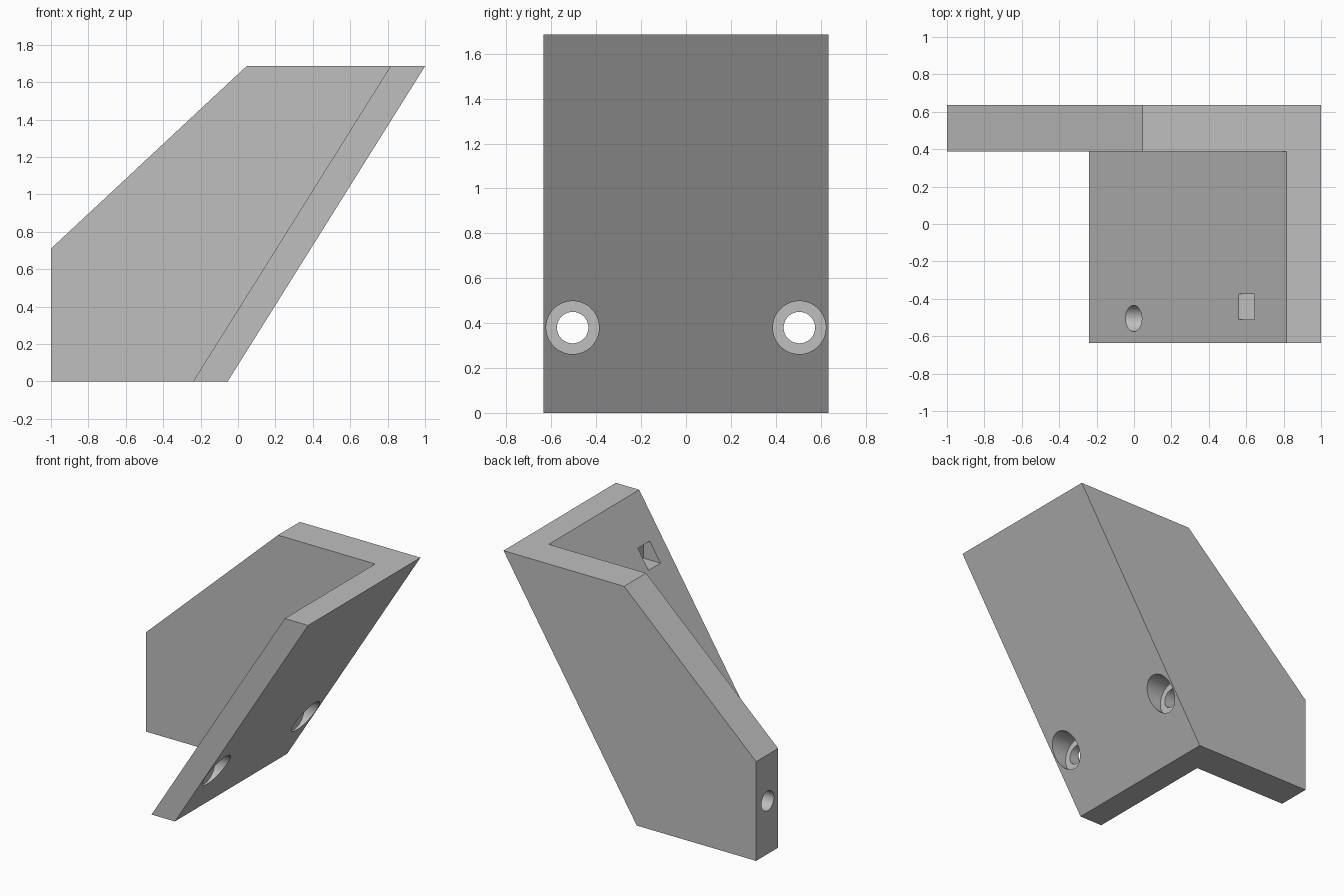
import bpy, bmesh, math
from mathutils import Matrix, Vector

if "Cube" in bpy.data.objects:
    bpy.data.objects.remove(bpy.data.objects["Cube"], do_unlink=True)

HALF_DEPTH = 0.635
HEIGHT = 1.685
SLOPE = 1.055 / HEIGHT       # x gained per unit of height on the leaning plate
INNER_X = -0.24              # inner face of the leaning plate at ground level
WALL_Y = 0.387               # front face of the back plate
HOLE_Z = 0.38

grey = bpy.data.materials.new("plain grey")
grey.use_nodes = True
colour = (0.52, 0.52, 0.52, 1)
grey.diffuse_color = colour
grey.node_tree.nodes["Principled BSDF"].inputs["Base Color"].default_value = colour


def add_object(name, bm):
    bmesh.ops.recalc_face_normals(bm, faces=bm.faces)
    mesh = bpy.data.meshes.new(name)
    bm.to_mesh(mesh)
    bm.free()
    mesh.materials.append(grey)
    obj = bpy.data.objects.new(name, mesh)
    bpy.context.collection.objects.link(obj)
    return obj


def prism(name, outline, y0, y1):
    """Extrude an x-z outline from y0 to y1."""
    bm = bmesh.new()
    face = bm.faces.new([bm.verts.new((x, y0, z)) for x, z in outline])
    out = bmesh.ops.extrude_face_region(bm, geom=[face])
    moved = [v for v in out["geom"] if isinstance(v, bmesh.types.BMVert)]
    bmesh.ops.translate(bm, verts=moved, vec=Vector((0, y1 - y0, 0)))
    return add_object(name, bm)


def rod(name, x0, x1, y, radius):
    """Cylinder lying along x at the height of the screw holes."""
    bm = bmesh.new()
    place = Matrix.Translation(((x0 + x1) / 2, y, HOLE_Z)) @ Matrix.Rotation(math.pi / 2, 4, "Y")
    bmesh.ops.create_cone(bm, cap_ends=True, segments=64, radius1=radius,
                          radius2=radius, depth=x1 - x0, matrix=place)
    return add_object(name, bm)


def inner_x(z):
    return INNER_X + SLOPE * z


# Solid block with the side outline of the bracket
bracket = prism("angled_bracket",
                [(-1, 0), (-0.055, 0), (1, HEIGHT), (0.045, HEIGHT), (-1, 0.71)],
                -HALF_DEPTH, HALF_DEPTH)

# Space in front of the back plate, leaving the leaning plate
low, high = -0.2, HEIGHT + 0.2
cutters = [prism("hollow_cutter",
                 [(-1.5, low), (inner_x(low), low), (inner_x(high), high), (-1.5, high)],
                 -1, WALL_Y)]

# Screw holes with wider recesses for the heads
for side, y in (("front", -0.505), ("back", 0.505)):
    cutters.append(rod(side + "_hole_cutter", -1.2, 0.6, y, 0.07))
    cutters.append(rod(side + "_recess_cutter", 0.09, 0.6, y, 0.118))

# Square blind pocket in the inner face of the leaning plate
cutters.append(prism("pocket_cutter",
                     [(0.4, 1.276), (0.695, 1.276), (0.695, 1.412), (0.4, 1.412)],
                     -0.51, -0.375))

# Cut everything out in turn and discard the cutters
bpy.ops.object.select_all(action="DESELECT")
bpy.context.view_layer.objects.active = bracket
bracket.select_set(True)
for cutter in cutters:
    cutter.hide_render = True
    mod = bracket.modifiers.new(cutter.name, "BOOLEAN")
    mod.operation = "DIFFERENCE"
    mod.solver = "EXACT"
    mod.object = cutter
    bpy.ops.object.modifier_apply(modifier=mod.name)
    bpy.data.objects.remove(cutter, do_unlink=True)

bpy.ops.object.shade_smooth_by_angle(angle=math.radians(30))
